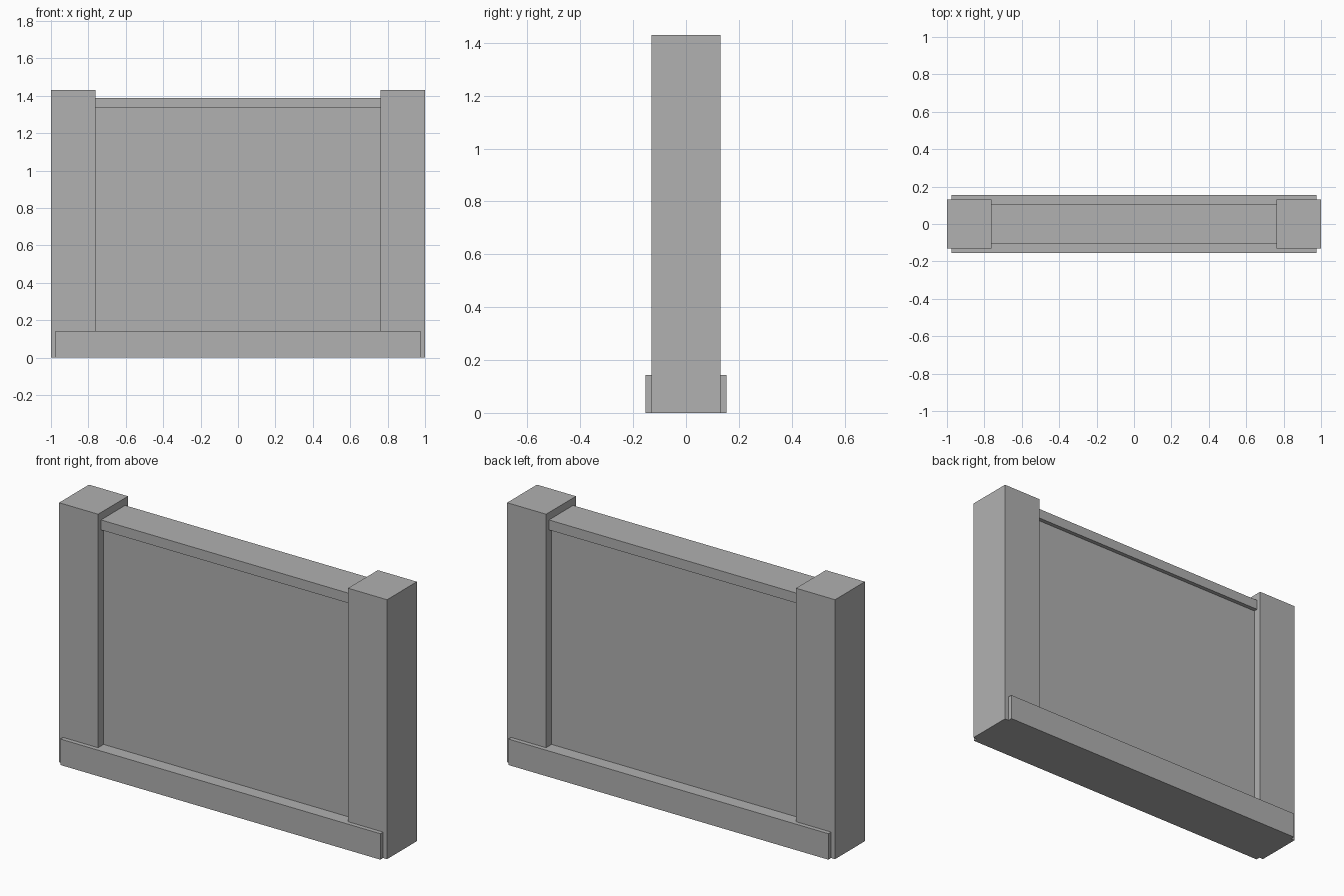
import bpy

cube = bpy.data.objects.get("Cube")
if cube:
    bpy.data.objects.remove(cube, do_unlink=True)

# Single plain grey finish
GREY = (0.44, 0.44, 0.44, 1.0)
grey = bpy.data.materials.new("plain grey")
grey.use_nodes = True
grey.diffuse_color = GREY
grey.node_tree.nodes["Principled BSDF"].inputs["Base Color"].default_value = GREY


def box(name, x0, x1, half_depth, z0, z1):
    """Box spanning x0..x1 and z0..z1, centred on y = 0."""
    bpy.ops.mesh.primitive_cube_add(size=1, location=((x0 + x1) / 2, 0, (z0 + z1) / 2))
    ob = bpy.context.object
    ob.name = name
    ob.scale = (x1 - x0, 2 * half_depth, z1 - z0)
    bpy.ops.object.transform_apply(location=False, rotation=False, scale=True)
    ob.data.materials.append(grey)
    return ob


POST_INNER = 0.762
BASE_TOP = 0.143
RAIL_BOTTOM = 1.334

# End posts
box("left_post", POST_INNER, 1.0, 0.13, 0, 1.43)
box("right_post", -1.0, -POST_INNER, 0.13, 0, 1.43)

# Plinth that wraps the foot of the wall front and back
box("base_plinth", -0.976, 0.976, 0.154, 0, BASE_TOP)

# Recessed wall panel and the capping rail above it
box("wall_panel", -POST_INNER, POST_INNER, 0.082, BASE_TOP, RAIL_BOTTOM)
box("top_rail", -POST_INNER, POST_INNER, 0.105, RAIL_BOTTOM, 1.389)
